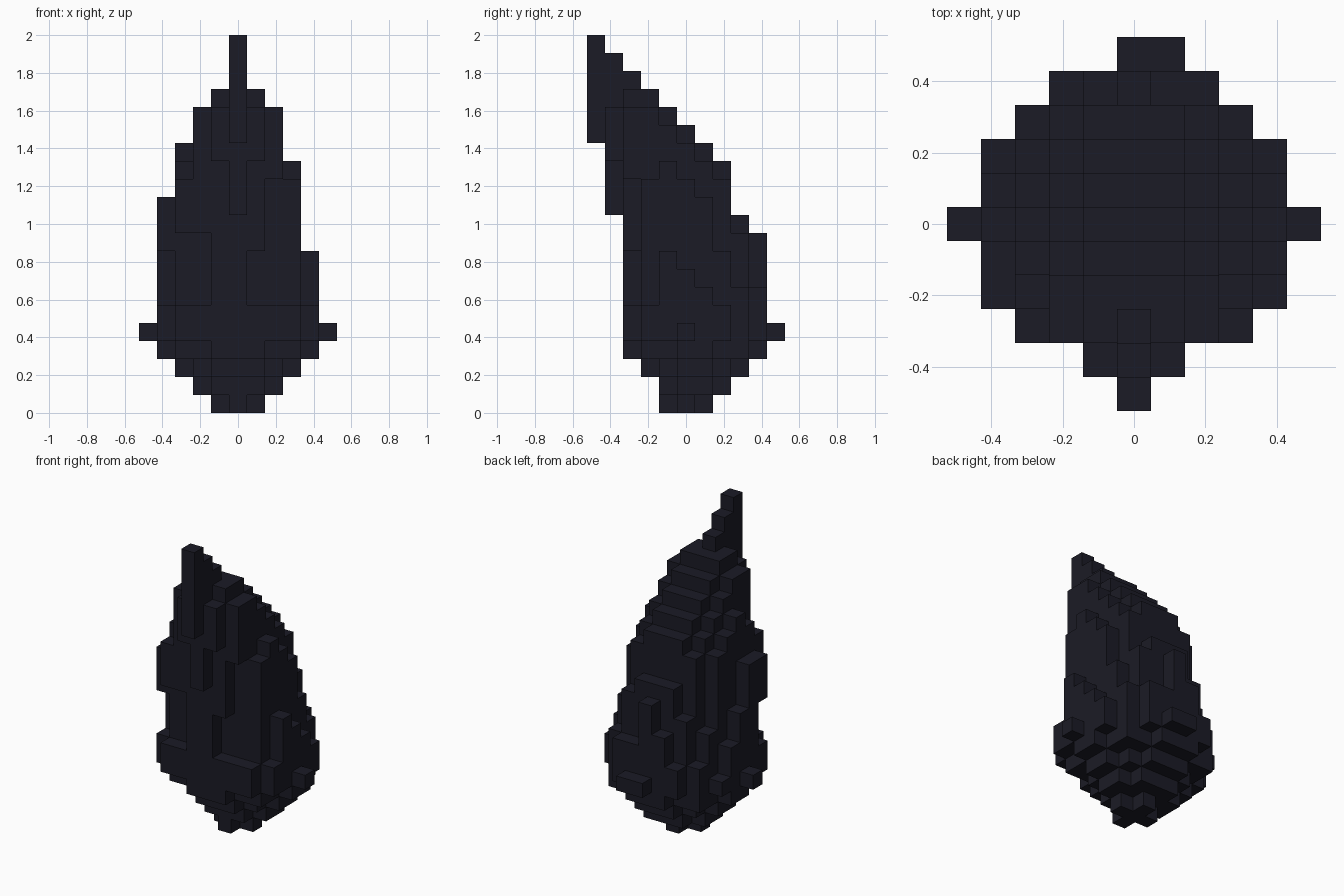
import bpy
import bmesh
from mathutils import Vector

if "Cube" in bpy.data.objects:
    bpy.data.objects.remove(bpy.data.objects["Cube"], do_unlink=True)

CELL = 2 / 21

# Outline of each layer of the base: (half width, front, back) in cells
base = [(1, -1, 1), (2, -1, 2), (3, -2, 3), (4, -3, 4), (4, -3, 4)]

# Top layer of each row, front to back, and how far each column sinks below it
row_top = dict(zip(range(-3, 5), (17, 17, 16, 15, 14, 13, 10, 9)))
column_drop = dict(zip(range(-4, 5), (5, 2, 1, 0, 0, 0, 1, 3, 8)))

# Columns around the rim that are worn down to a lower top
worn = {
    (3, 2): 8, (3, 3): 6, (1, 4): 6, (2, 4): 6, (4, -2): 5,
    (-1, 4): 7, (-2, 4): 5, (-2, 3): 8, (-3, 3): 5, (-3, 2): 7,
    (-4, 2): 4, (-4, 1): 6, (-4, 0): 8, (-4, -2): 11,
}


def rounded_layer(half, front, back, layer):
    """Cells of one rounded slice, squarer at the front of the widest one."""
    middle = (front + back) / 2
    a, b = half + 0.5, (back - front + 1) / 2
    for x in range(-half, half + 1):
        for y in range(front, back + 1):
            if layer < 4:
                power = 1.6
            else:
                power = 3 if y < middle else 2
            if abs(x / a) ** power + abs((y - middle) / b) ** power <= 1:
                yield x, y, layer


def post(x, y, bottom, top):
    return {(x, y, z) for z in range(bottom, top + 1)}


# Bowl-shaped base
cells = set()
for layer, (half, front, back) in enumerate(base):
    cells.update(rounded_layer(half, front, back, layer))

# Leaning columns rising from the widest layer
for x, y, z in [c for c in cells if c[2] == 4]:
    top = row_top[y] - column_drop[x]
    if y < -1 and abs(x) > 2:
        top += y
    cells |= post(x, y, 5, worn.get((x, y), top))

# Recesses in the front face
for x, bottom, top in ((-3, 6, 9), (-2, 6, 9), (1, 6, 8), (2, 6, 12), (3, 6, 12)):
    cells -= post(x, -3, bottom, top)
cells -= post(-4, -2, 6, 8)

# Leaning front ridge and peak
cells |= post(0, -3, 17, 18) | post(0, -4, 11, 19) | post(0, -5, 15, 20)
for side in (-1, 1):
    cells |= post(side, -4, 14, 16)
    cells |= post(side * 5, 0, 4, 4)

# Back knobs
cells |= post(0, 5, 4, 4) | post(1, 5, 4, 4)

# Blocky surface made of the exposed cell sides only
bm = bmesh.new()
corners = {}


def corner(point):
    key = tuple(round(v * 2) for v in point)
    if key not in corners:
        corners[key] = bm.verts.new(
            (point.x * CELL, point.y * CELL, (point.z + 0.5) * CELL))
    return corners[key]


for cell in sorted(cells):
    centre = Vector(cell)
    for axis in range(3):
        for sign in (-1, 1):
            normal = Vector((0, 0, 0))
            normal[axis] = sign
            if tuple(int(v) for v in centre + normal) in cells:
                continue
            u = Vector((0, 0, 0))
            u[(axis + 1) % 3] = 0.5
            v = normal.cross(u)
            middle = centre + normal / 2
            ring = (middle - u - v, middle + u - v, middle + u + v, middle - u + v)
            bm.faces.new([corner(p) for p in ring])

mesh = bpy.data.meshes.new("rock_spire")
bm.to_mesh(mesh)
bm.free()
rock = bpy.data.objects.new("rock_spire", mesh)
bpy.context.collection.objects.link(rock)

# Dark stone
stone = bpy.data.materials.new("dark_stone")
stone.use_nodes = True
colour = (0.011, 0.011, 0.019, 1)
stone.diffuse_color = colour
stone.node_tree.nodes["Principled BSDF"].inputs["Base Color"].default_value = colour
mesh.materials.append(stone)
